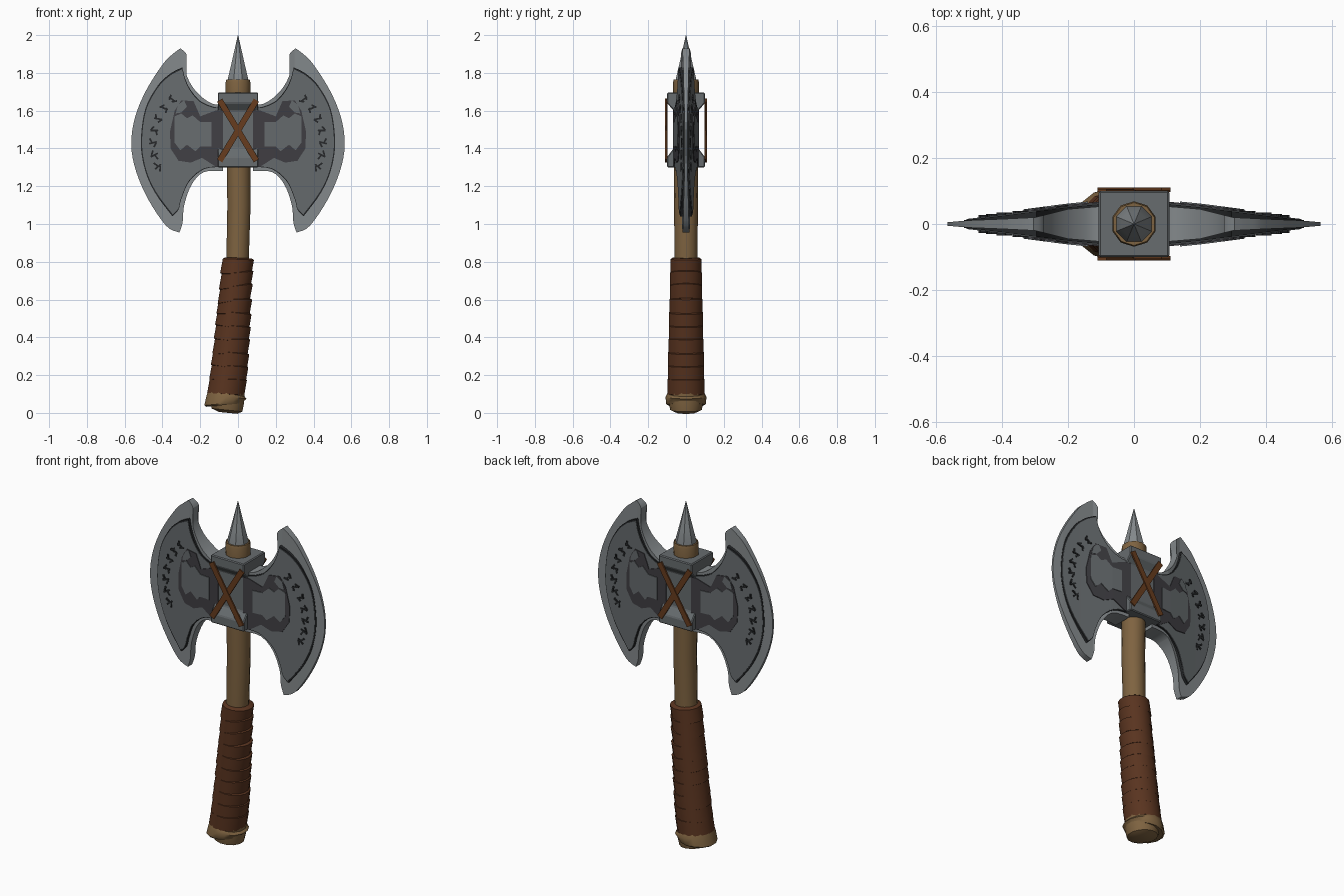
import bpy, bmesh, math, random
from mathutils import Matrix, Vector

random.seed(4)
if "Cube" in bpy.data.objects:
    bpy.data.objects.remove(bpy.data.objects["Cube"])


def material(name, r, g, b, metallic=0.0):
    m = bpy.data.materials.new(name)
    m.use_nodes = True
    m.diffuse_color = (r, g, b, 1)
    m.node_tree.nodes["Principled BSDF"].inputs["Base Color"].default_value = (r, g, b, 1)
    return m


EDGE = material("bright edge steel", .23, .25, .26)
STEEL = material("steel", .135, .15, .158)
DARK = material("dark steel", .052, .05, .058)
BLACK = material("engraving black", .02, .022, .024)
WOOD = material("tan wood", .21, .125, .052)
LEATHER = material("brown leather", .1, .034, .014)
STRAP = material("strap leather", .135, .045, .013)


def finish(bm, name, mat, angle=None):
    bmesh.ops.recalc_face_normals(bm, faces=bm.faces)
    me = bpy.data.meshes.new(name)
    bm.to_mesh(me)
    bm.free()
    me.materials.append(mat)
    ob = bpy.data.objects.new(name, me)
    bpy.context.collection.objects.link(ob)
    if angle:
        bpy.ops.object.select_all(action="DESELECT")
        ob.select_set(True)
        bpy.context.view_layer.objects.active = ob
        bpy.ops.object.shade_smooth_by_angle(angle=math.radians(angle))
    return ob


def smooth_path(pts, steps=4):
    """Catmull-Rom curve through an open list of points."""
    p = [Vector(q) for q in pts]
    p = [p[0]] + p + [p[-1]]
    out = []
    for a, b, c, d in zip(p, p[1:], p[2:], p[3:]):
        for i in range(steps):
            t = i / steps
            out.append(.5 * (2 * b + (c - a) * t + (2 * a - 5 * b + 4 * c - d) * t * t
                             + (3 * b - a - 3 * c + d) * t ** 3))
    return out + [p[-1]]


def lerp_table(table, x):
    for (x0, y0), (x1, y1) in zip(table, table[1:]):
        if x <= x1:
            t = max(0, (x - x0) / (x1 - x0))
            return y0 + (y1 - y0) * t
    return table[-1][1]


def sheet(name, outline, table, mat, extra=0.0):
    """Pair of mirrored solids with an xz outline and a half thickness that varies with x."""
    for side, label in ((1, "left"), (-1, "right")):
        bm = bmesh.new()
        face = bm.faces.new([bm.verts.new((p[0], -1, p[1])) for p in outline])
        bmesh.ops.triangulate(bm, faces=[face])
        for x, _ in table[1:-1]:
            bmesh.ops.bisect_plane(bm, geom=bm.verts[:] + bm.edges[:] + bm.faces[:],
                                   plane_co=(x, 0, 0), plane_no=(1, 0, 0))
        ext = bmesh.ops.extrude_face_region(bm, geom=bm.faces[:], use_keep_orig=True)
        for v in ext["geom"]:
            if isinstance(v, bmesh.types.BMVert):
                v.co.y = 1
        for v in bm.verts:
            v.co.y *= lerp_table(table, v.co.x) + extra
            v.co.x *= side
        finish(bm, label + "_" + name, mat, 25)


def loft(name, rings, mat, sides=14, angle=40):
    """Closed tube through rings of (centre x, z, radius, tilt)."""
    bm = bmesh.new()
    loops = []
    for cx, z, r, tilt in rings:
        loop = []
        for i in range(sides):
            a = math.tau * (i + .5) / sides
            dx = r * math.cos(a)
            loop.append(bm.verts.new((cx + dx, r * math.sin(a), z + tilt * dx)))
        loops.append(loop)
    for lo, hi in zip(loops, loops[1:]):
        for i in range(sides):
            j = (i + 1) % sides
            bm.faces.new((lo[i], lo[j], hi[j], hi[i]))
    bm.faces.new(loops[0])
    bm.faces.new(loops[-1])
    return finish(bm, name, mat, angle)


def box(bm, centre, size, turn=0.0):
    mat = (Matrix.Translation(centre) @ Matrix.Rotation(turn, 4, "Y")
           @ Matrix.Diagonal((*size, 1)))
    bmesh.ops.create_cube(bm, size=1, matrix=mat)


# Blades: bright thin edge, then a thicker plate bordered by a dark groove
inner_top = [(.08, 1.635), (.13, 1.635), (.195, 1.675), (.25, 1.74), (.28, 1.82), (.272, 1.895), (.305, 1.93)]
outer = [(.305, 1.93), (.345, 1.9), (.395, 1.85), (.485, 1.71), (.545, 1.565), (.565, 1.42),
         (.54, 1.28), (.475, 1.13), (.38, .99), (.31, .955)]
inner_low = [(.31, .955), (.293, 1.01), (.285, 1.1), (.245, 1.21), (.18, 1.275), (.08, 1.28)]
edge_line = smooth_path(inner_top)[:-1] + smooth_path(outer)[:-1] + smooth_path(inner_low)
edge_depth = [(.08, .055), (.2, .045), (.3, .02), (.4, .015), (.5, .011), (.57, .005)]
sheet("blade_edge", edge_line, edge_depth, EDGE)

plate_top = [(.08, 1.615), (.13, 1.615), (.2, 1.645), (.25, 1.7), (.28, 1.76), (.295, 1.82)]
plate_arc = [(.295, 1.82), (.36, 1.785), (.425, 1.72), (.487, 1.6), (.508, 1.43), (.487, 1.29),
             (.434, 1.17), (.345, 1.05)]
plate_low = [(.345, 1.05), (.315, 1.085), (.3, 1.14), (.26, 1.23), (.18, 1.295), (.08, 1.305)]
plate_line = smooth_path(plate_top)[:-1] + smooth_path(plate_arc)[:-1] + smooth_path(plate_low)
plate_depth = [(.08, .066), (.2, .054), (.3, .041), (.4, .028), (.5, .016), (.52, .015)]
groove = [(max(.08, .3 + (p.x - .3) * 1.03), 1.44 + (p.y - 1.44) * 1.025) for p in plate_line]
sheet("blade_groove", groove, plate_depth, BLACK, -.003)
sheet("blade_plate", plate_line, plate_depth, STEEL)

# Dark hollow on each blade with an irregular lighter patch inside it
hollow = [(.08, 1.61), (.12, 1.6), (.2, 1.57), (.235, 1.65), (.3, 1.655), (.335, 1.6), (.36, 1.49),
          (.357, 1.4), (.315, 1.335), (.25, 1.325), (.19, 1.35), (.12, 1.305), (.08, 1.3)]
sheet("blade_hollow", hollow, plate_depth, DARK, .004)
patch = [(.14, 1.54), (.2, 1.54), (.24, 1.575), (.27, 1.56), (.3, 1.585), (.335, 1.57), (.325, 1.5),
         (.335, 1.43), (.305, 1.39), (.27, 1.42), (.225, 1.385), (.2, 1.41), (.14, 1.41)]
sheet("hollow_patch", patch, plate_depth, STEEL, .008)
facet = [(.27, 1.62), (.285, 1.655), (.318, 1.63), (.33, 1.585), (.3, 1.59)]
sheet("hollow_facet", facet, plate_depth, STEEL, .007)

# Engraved nicks following the blade curve
for side, label in ((1, "left"), (-1, "right")):
    bm = bmesh.new()
    for i in range(7):
        a = math.radians(50 - 12.5 * i)
        x, z = .165 + .285 * math.cos(a), 1.43 + .3 * math.sin(a)
        depth = 2 * (lerp_table(plate_depth, x) + .005)
        box(bm, (side * x, 0, z), (.042, depth, .009), side * (.25 - a))
        for k in (-1, 1):
            box(bm, (side * (x + .011 * k), 0, z + .011 * k), (.009, depth, .028),
                side * (.5 * k * (-1) ** i - a))
    finish(bm, label + "_engraved_nicks", BLACK)

# Head block: waisted profile extruded across x
half = [(.1, 1.3), (.1, 1.355), (.066, 1.4), (.066, 1.6), (.1, 1.64), (.1, 1.695)]
bm = bmesh.new()
prof = half + [(-y, z) for y, z in reversed(half)]
f = bm.faces.new([bm.verts.new((-.107, y, z)) for y, z in prof])
ext = bmesh.ops.extrude_face_region(bm, geom=[f], use_keep_orig=True)
bmesh.ops.translate(bm, vec=(.214, 0, 0), verts=[v for v in ext["geom"] if isinstance(v, bmesh.types.BMVert)])
block = finish(bm, "head_block", STEEL)
bev = block.modifiers.new("soft edges", "BEVEL")
bev.width, bev.segments = .005, 1

# Crossed straps on the front and back of the block
for y, label in ((-.104, "front"), (.104, "back")):
    bm = bmesh.new()
    for k in (-1, 1):
        box(bm, (0, y + .002 * k, 1.495), (.032, .009, .375), k * .545)
    finish(bm, label + "_crossed_straps", STRAP)

# Shaft, collar and spike
loft("shaft", [(-.02, .5, .06, 0), (-.002, .82, .061, 0), (.005, 1.1, .063, 0), (.003, 1.32, .064, 0)], WOOD)
loft("collar", [(0, 1.68, .068, 0), (0, 1.75, .069, 0), (0, 1.765, .065, 0)], WOOD, 10)
loft("spike", [(0, 1.755, .058, 0), (0, 1.77, .058, 0), (0, 1.84, .04, 0), (0, 2, .001, 0)], EDGE, 8, 20)

# Leather grip: overlapping crooked bands leaning to the right
bands = 10
for i in range(bands):
    t = i / (bands - 1)
    z = .10 + .635 * t
    cx = -.058 + .053 * t ** .8
    r = .1 - .016 * t
    tilt = random.uniform(-.2, .2) if 0 < i < bands - 1 else -.06
    loft("grip_band_%d" % (i + 1),
         [(cx - .007, z - .006, r - .012, tilt), (cx - .007, z, r, tilt),
          (cx + .007, z + .078, r, tilt * .7), (cx + .007, z + .086, r - .012, tilt * .7)],
         LEATHER, 16)

# Wooden pommel with a crooked lower band
loft("pommel", [(-.052, 0, .05, -.1), (-.058, .015, .083, -.1), (-.06, .06, .094, -.1), (-.058, .14, .096, -.12)], WOOD)
loft("pommel_band", [(-.07, .042, .1, .1), (-.075, .05, .106, .1), (-.06, .085, .108, -.1), (-.06, .105, .098, -.2)], WOOD)
